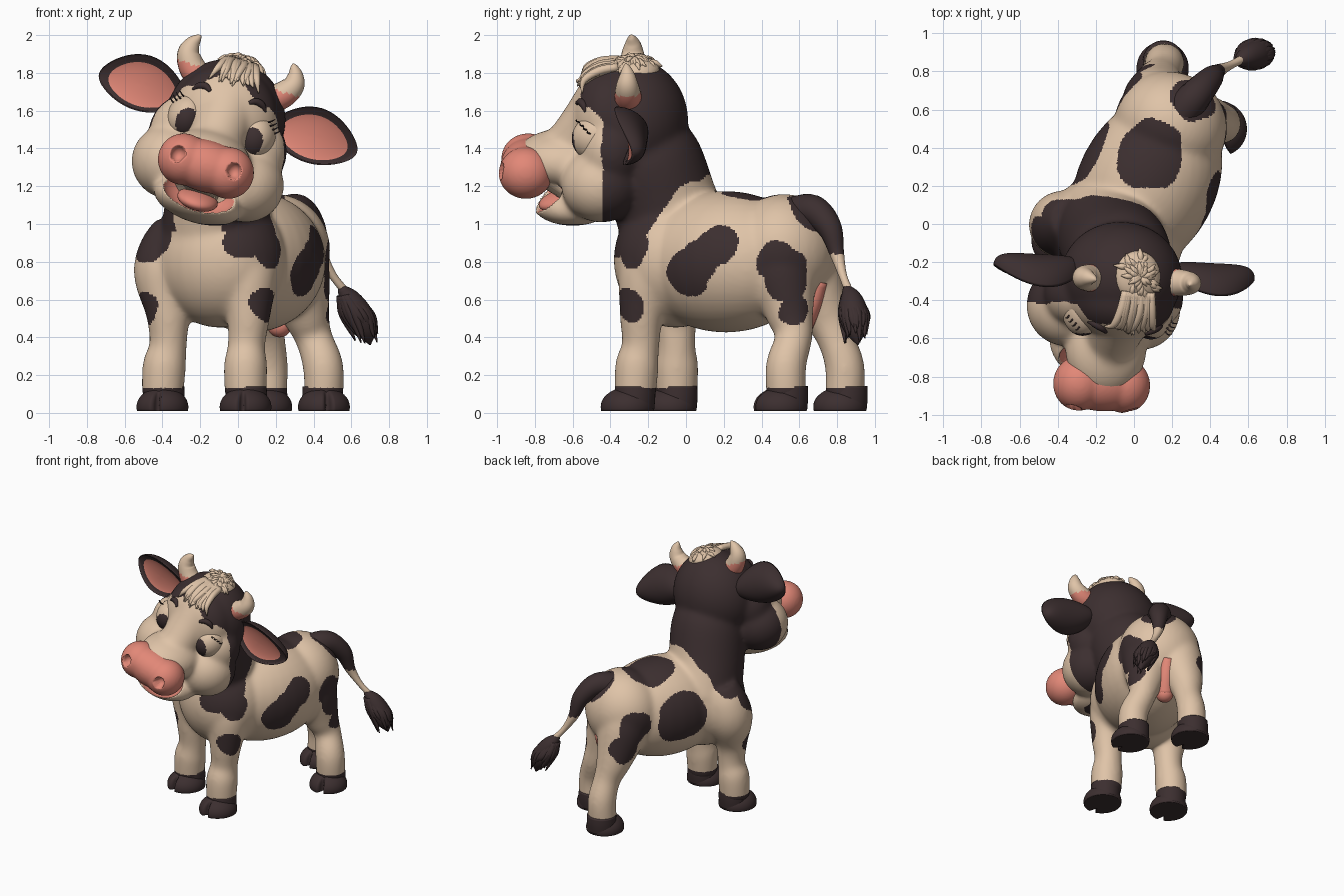
import bpy, bmesh, math, random
from mathutils import Vector, Matrix, noise

if "Cube" in bpy.data.objects:
    bpy.data.objects.remove(bpy.data.objects["Cube"])

random.seed(4)
T, R = Matrix.Translation, Matrix.Rotation
I = Matrix.Identity(4)
# Tilted head frame, and body axes (forward and sideways)
HEAD = T((-0.10, -0.35, 1.45)) @ R(math.radians(-3), 4, 'Z') @ R(math.radians(17), 4, 'Y')
HEAD_INV = HEAD.inverted()
BODY = T((0.05, 0.22, 0)) @ R(math.radians(-27.5), 4, 'Z')      # local -y is forward
BODY_INV = BODY.inverted()


def material(name, rgb):
    m = bpy.data.materials.new(name)
    m.diffuse_color = (*rgb, 1)
    m.use_nodes = True
    m.node_tree.nodes["Principled BSDF"].inputs["Base Color"].default_value = m.diffuse_color
    return m


MATS = [material("cream", (0.74, 0.55, 0.39)), material("dark_brown", (0.045, 0.028, 0.029)),
        material("pink", (0.76, 0.245, 0.185))]


def make(name, bm, rule=None, index=0):
    """Turn a bmesh into a smooth object; rule(face centre) gives the colour."""
    bmesh.ops.recalc_face_normals(bm, faces=bm.faces)
    me = bpy.data.meshes.new(name)
    bm.to_mesh(me)
    bm.free()
    ob = bpy.data.objects.new(name, me)
    bpy.context.collection.objects.link(ob)
    for m in MATS:
        me.materials.append(m)
    if index is not None:
        paint(ob, rule or (lambda p: index))
    me.shade_smooth()
    return ob


def paint(ob, rule):
    for f in ob.data.polygons:
        f.material_index = rule(f.center)


def ball(bm, c, r, M=I, u=32, v=20):
    bmesh.ops.create_uvsphere(bm, u_segments=u, v_segments=v, radius=1,
                              matrix=M @ T(c) @ Matrix.Diagonal((*r, 1)))


def tube(bm, pts, M=I, sides=16, steps=5):
    """Round tube through (x, y, z, radius) points."""
    P = [Vector(p) for p in pts]
    P = [2 * P[0] - P[1]] + P + [2 * P[-1] - P[-2]]
    path = []
    for i in range(1, len(P) - 2):
        a, b, c, d = P[i - 1:i + 3]
        for k in range(steps):
            t = k / steps
            path.append(0.5 * (2 * b + (c - a) * t + (2 * a - 5 * b + 4 * c - d) * t * t
                               + (3 * b - a - 3 * c + d) * t ** 3))
    path.append(P[-2])
    rings, q, old = [], None, None
    for i, p in enumerate(path):
        tan = (path[min(i + 1, len(path) - 1)] - path[max(i - 1, 0)]).xyz.normalized()
        q = tan.to_track_quat('Z', 'Y') if q is None else old.rotation_difference(tan) @ q
        old = tan
        ring = []
        for k in range(sides):
            a = 2 * math.pi * k / sides
            off = q @ Vector((math.cos(a), math.sin(a), 0)) * max(p.w, 0.002)
            ring.append(bm.verts.new(M @ (p.xyz + off)))
        rings.append(ring)
    for a, b in zip(rings, rings[1:]):
        for k in range(sides):
            bm.faces.new((a[k], a[(k + 1) % sides], b[(k + 1) % sides], b[k]))
    bm.faces.new(rings[0][::-1])
    bm.faces.new(rings[-1])


def fuse(ob, voxel, rounds):
    """Merge overlapping volumes into one soft skin."""
    m = ob.modifiers.new("fuse", 'REMESH')
    m.mode, m.voxel_size = 'VOXEL', voxel
    s = ob.modifiers.new("soften", 'SMOOTH')
    s.factor, s.iterations = 0.5, rounds
    bpy.context.view_layer.objects.active = ob
    for n in ("fuse", "soften"):
        bpy.ops.object.modifier_apply(modifier=n)
    ob.data.shade_smooth()


def carve(ob, M):
    """Push the surface inside a unit ball placed by M to its far (+y) side."""
    inv, hit = M.inverted(), set()
    for v in ob.data.vertices:
        q = inv @ v.co
        if q.length < 1:
            q.y = math.sqrt(max(0, 1 - q.x ** 2 - q.z ** 2))
            v.co = M @ q
            hit.add(v.index)
    return hit


# Body, neck, head and legs fused into one skin
bm = bmesh.new()
ball(bm, (0.02, 0.0, 0.80), (0.365, 0.50, 0.375), BODY)
ball(bm, (-0.01, 0.33, 0.86), (0.30, 0.28, 0.30), BODY)
ball(bm, (0, -0.31, 0.81), (0.36, 0.32, 0.36), BODY)
tube(bm, [(-0.12, -0.01, 0.85, 0.30), (-0.11, -0.10, 1.08, 0.28), (-0.07, -0.19, 1.35, 0.27),
          (-0.06, -0.25, 1.5, 0.2)], sides=32)
ball(bm, (0, 0.07, 0.10), (0.32, 0.295, 0.33), HEAD)
ball(bm, (0, -0.05, 0.12), (0.28, 0.205, 0.28), HEAD)
ball(bm, (0, -0.30, -0.105), (0.22, 0.26, 0.15), HEAD)
ball(bm, (0, -0.25, -0.34), (0.245, 0.23, 0.12), HEAD)
tube(bm, [(0, -0.06, 0.20, 0.18), (0, -0.17, 0.06, 0.16), (0, -0.28, -0.05, 0.14), (0, -0.42, -0.12, 0.12)], HEAD, 24)
for s in (-1, 1):
    ball(bm, (s * 0.205, -0.09, -0.19), (0.21, 0.215, 0.20), HEAD)
    ball(bm, (s * 0.19, -0.03, -0.02), (0.185, 0.17, 0.20), HEAD)
LEGS = [
    [(-0.32, 0.02, 0.99, 0.12), (-0.36, 0.01, 0.86, 0.165), (-0.38, -0.01, 0.72, 0.172), (-0.37, -0.05, 0.52, 0.118),
     (-0.37, -0.05, 0.36, 0.10), (-0.39, -0.05, 0.25, 0.116), (-0.40, -0.05, 0.08, 0.11)],
    [(0.04, -0.17, 0.86, 0.15), (0.05, -0.20, 0.72, 0.16), (0.055, -0.235, 0.52, 0.118), (0.045, -0.24, 0.36, 0.10),
     (0.04, -0.26, 0.25, 0.116), (0.04, -0.27, 0.08, 0.11)],
    [(0.27, 0.48, 0.88, 0.18), (0.31, 0.51, 0.72, 0.18), (0.36, 0.55, 0.52, 0.128), (0.40, 0.57, 0.40, 0.10),
     (0.45, 0.53, 0.25, 0.108), (0.455, 0.53, 0.08, 0.105)],
    [(0.12, 0.60, 0.88, 0.18), (0.12, 0.65, 0.72, 0.18), (0.13, 0.74, 0.52, 0.128), (0.15, 0.79, 0.40, 0.10),
     (0.16, 0.84, 0.25, 0.105), (0.155, 0.84, 0.08, 0.105)]]
for leg in LEGS:
    tube(bm, leg, sides=24)
skin = make("body", bm)
fuse(skin, 0.0115, 36)
mouth = carve(skin, HEAD @ T((0, -0.375, -0.275)) @ R(math.radians(-34), 4, 'X')
              @ Matrix.Diagonal((0.20, 0.135, 0.14, 1)))

# Dark coat patches: x, y, z, radius
SPOTS = [(0.34, 0.0, 0.73, 0.125), (0.38, 0.08, 0.80, 0.10), (0.43, 0.17, 0.89, 0.11), (0.13, -0.31, 0.57, 0.09),
         (-0.48, -0.09, 0.56, 0.09), (0.46, 0.49, 0.80, 0.12), (0.46, 0.52, 0.68, 0.12), (0.45, 0.56, 0.55, 0.09),
         (-0.06, 0.72, 0.82, 0.13), (0.0, 0.78, 0.66, 0.11), (-0.27, 0.40, 0.84, 0.20), (0.08, 0.36, 1.15, 0.18),
         (0.32, 0.67, 1.08, 0.14), (0.02, -0.32, 0.89, 0.11), (0.12, -0.24, 0.86, 0.13), (0.08, -0.28, 1.0, 0.15),
         (-0.47, -0.08, 0.91, 0.13), (-0.40, -0.14, 0.94, 0.10)]


def coat(p):
    if p.z < 0.13:
        return 1
    wob = 0.035 * noise.noise(p * 7)
    h, b = HEAD_INV @ p, BODY_INV @ p
    u, v = -b.y, b.x
    if p.z > 1.0 and h.y < -0.08 + wob * 0.5:              # pale face, dark crown
        return int(h.z + wob > 0.35 - 0.55 * abs(h.x) and abs(h.x) > 0.06)
    if p.z > 1.28 - 1.54 * (u - 0.105) + wob * 2 and p.z > 0.96 + wob:   # dark neck, pale chest
        return int(not (abs(v - 0.015) < 0.13 + wob and u > 0.35 and p.z < 1.12))
    return int(any((p - Vector(s[:3])).length < s[3] + wob for s in SPOTS))


paint(skin, coat)
for f in skin.data.polygons:
    if all(i in mouth for i in f.vertices):
        f.material_index = 2

# Tongue
bm = bmesh.new()
ball(bm, (0, 0, 0), (0.11, 0.13, 0.05), HEAD @ T((0, -0.31, -0.335)) @ R(math.radians(15), 4, 'X'))
make("tongue", bm, index=2)

# Nose with two nostrils
bm = bmesh.new()
ball(bm, (0, -0.49, -0.15), (0.23, 0.146, 0.138), HEAD)
for s in (-1, 1):
    ball(bm, (s * 0.125, -0.495, -0.15), (0.136, 0.145, 0.138), HEAD)
nose = make("nose", bm)
fuse(nose, 0.009, 22)
for s in (-1, 1):
    carve(nose, HEAD @ T((s * 0.155, -0.615, -0.13)) @ Matrix.Diagonal((0.04, 0.05, 0.045, 1)))
paint(nose, lambda p: 2)

for s, side in ((-1, "right"), (1, "left")):
    # Eye with a dark pupil
    c = Vector((s * 0.188, -0.11, 0.06))
    bm = bmesh.new()
    ball(bm, c, (0.108, 0.135, 0.125), HEAD, 64, 48)

    def eye_rule(p, c=c, s=s):
        q = HEAD_INV @ p - c
        return int(q.y < 0 and math.hypot((q.x + s * 0.01) / 0.060, (q.z + 0.02) / 0.077) < 1)
    make(side + "_eye", bm, eye_rule)

    # Eyelashes
    bm = bmesh.new()
    for k in range(4):
        x, y, z = 0.235 + 0.014 * k, -0.20 + 0.02 * k, 0.165 - 0.017 * k
        tube(bm, [(s * x, y, z, 0.005), (s * (x + 0.015), y - 0.015, z + 0.01, 0.004),
                  (s * (x + 0.03), y - 0.015, z + 0.025, 0.002)], HEAD, 6, 3)
    make(side + "_eyelashes", bm, index=1)

    # Eyebrow laid on the forehead
    bm = bmesh.new()
    pts = []
    for x, z, r in ((0.10, 0.225, 0.010), (0.14, 0.25, 0.019), (0.19, 0.25, 0.018), (0.23, 0.225, 0.006)):
        p = skin.closest_point_on_mesh(HEAD @ Vector((s * x, -0.2, z)))[1]
        pts.append((*p, r))
    tube(bm, pts, sides=10)
    make(side + "_eyebrow", bm, index=1)

    # Ear: a hollowed leaf with a pink lining
    bm = bmesh.new()
    ball(bm, (0, 0, 0), (1, 1, 1), R(math.radians(90), 4, 'X'), 48, 32)
    for f in bm.faces:
        m = f.calc_center_median()
        f.material_index = 2 if m.y < 0 and math.hypot(m.x, m.z) < 0.80 else 1
    for v in bm.verts:
        x, y, z = v.co
        y = y if y > 0 else -0.3 * y
        z = z * (1 - 0.25 * x * x) - (0.06 if v.co.y < -0.3 else 0)
        v.co = HEAD @ Vector((s * (0.475 + 0.24 * x), 0.10 - 0.08 * (1 - x * x) + 0.15 * y - 0.02 * z,
                              0.165 + 0.15 * z - 0.02 * x * x))
    make(side + "_ear", bm, index=None)

    # Horn with a pink base
    bm = bmesh.new()
    tube(bm, [(s * 0.19, 0.06, 0.27, 0.075), (s * 0.255, 0.06, 0.325, 0.070), (s * 0.29, 0.06, 0.385, 0.060),
              (s * 0.285, 0.06, 0.44, 0.042), (s * 0.265, 0.055, 0.48, 0.020), (s * 0.255, 0.05, 0.495, 0.004)], HEAD, 20, 6)
    make(side + "_horn", bm, lambda p: 2 if (HEAD_INV @ p).z < 0.335 else 0)

# Hair tuft: cap, crown strands and forelock
bm = bmesh.new()
ball(bm, (0, 0.08, 0.385), (0.125, 0.135, 0.07), HEAD)
for i in range(44):
    a, d = random.uniform(0, 6.28), random.uniform(0.0, 0.09)
    x, y, e = d * math.cos(a), 0.08 + d * math.sin(a), random.uniform(0.05, 0.075)
    a += random.uniform(-0.7, 0.7)
    tube(bm, [(x, y, 0.44 - d * 0.25, 0.017), (x + e * 0.5 * math.cos(a), y + e * 0.5 * math.sin(a), 0.455 - d * 0.4, 0.015),
              (x + e * math.cos(a), y + e * math.sin(a), 0.45 - d * 0.6, 0.003)], HEAD, 8, 4)
for i in range(16):
    k = (i - 7.5) / 7.5
    j, e = random.uniform(-0.03, 0.03), random.uniform(0, 0.05)
    tube(bm, [(k * 0.07, 0.0, 0.42, 0.022), (k * 0.085, -0.10, 0.405 - e * 0.3, 0.024),
              (k * 0.10 + j * 0.5, -0.18, 0.36 - e * 0.5, 0.018), (k * 0.12 + j, -0.23 + 0.04 * abs(k), 0.29 + e, 0.003)],
         HEAD, 8, 4)
make("hair_tuft", bm)

# Cloven hooves: a domed wedge with a split toe
for (x, y, turn), name in zip(((-0.40, -0.085, -14), (0.04, -0.31, -8), (0.455, 0.50, 10), (0.15, 0.815, -5)),
                              ("front_right", "front_left", "back_left", "back_right")):
    bm = bmesh.new()
    ball(bm, (0, 0, 0), (1, 1, 1), I, 64, 32)
    M = T((x, y, 0)) @ R(math.radians(turn), 4, 'Z')
    for v in bm.verts:
        a, b, c = v.co
        c = max(c, -0.2)
        cleft = 0.075 * max(0, 1 - abs(a) / 0.16) * max(0, -b) ** 3
        v.co = M @ Vector((a * 0.137, b * 0.142 + cleft, 0.031 + c * 0.105))
    tube(bm, [(0, 0.035, 0.03, 0.108), (0, 0.04, 0.09, 0.108), (0, 0.04, 0.14, 0.106)], M, 32)
    make(name + "_hoof", bm, index=1)

# Tail and its brush
bm = bmesh.new()
tube(bm, [(0.22, 0.55, 1.04, 0.10), (0.32, 0.67, 1.07, 0.085), (0.40, 0.76, 0.98, 0.065), (0.44, 0.80, 0.84, 0.038),
          (0.50, 0.83, 0.73, 0.022), (0.57, 0.865, 0.64, 0.022)], sides=20, steps=8)
make("tail", bm, lambda p: int(p.z > 0.84))
bm = bmesh.new()
tube(bm, [(0.545, 0.85, 0.665, 0.02), (0.59, 0.875, 0.60, 0.06), (0.64, 0.89, 0.51, 0.078), (0.68, 0.90, 0.43, 0.055),
          (0.70, 0.91, 0.36, 0.004)], sides=20)
for i in range(22):
    a = i * 2.4
    ox, oy = math.cos(a), math.sin(a)
    L = random.uniform(0, 0.11)
    tube(bm, [(0.57 + 0.03 * ox, 0.868 + 0.03 * oy, 0.62, 0.02), (0.63 + 0.07 * ox, 0.89 + 0.06 * oy, 0.52, 0.026),
              (0.68 + 0.06 * ox, 0.90 + 0.06 * oy, 0.36 + L, 0.003)], sides=8)
make("tail_brush", bm, index=1)

# Udder
bm = bmesh.new()
tube(bm, [(0.265, 0.70, 0.70, 0.05), (0.25, 0.66, 0.58, 0.06), (0.22, 0.61, 0.46, 0.062)], sides=20)
ball(bm, (0.22, 0.61, 0.46), (0.063, 0.063, 0.06))
make("udder", bm, index=2)
